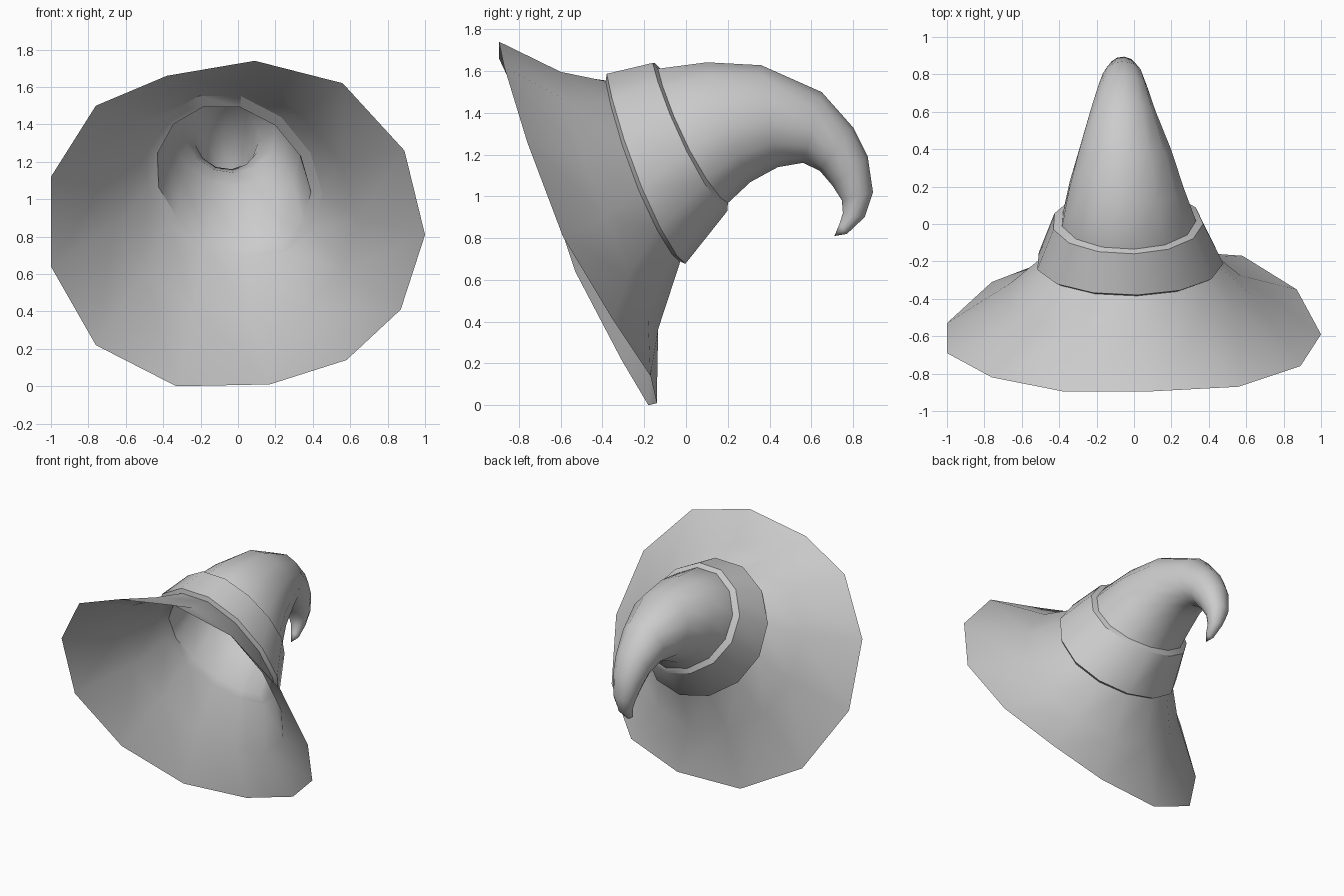
import bpy, bmesh
from math import sin, cos, tau, radians
from mathutils import Vector

SIDES = 13

cube = bpy.data.objects.get("Cube")
if cube:
    bpy.data.objects.remove(cube, do_unlink=True)

felt = bpy.data.materials.new("grey_felt")
felt.use_nodes = True
colour = (0.6, 0.6, 0.6, 1)
felt.diffuse_color = colour
felt.node_tree.nodes["Principled BSDF"].inputs["Base Color"].default_value = colour


def ring(top, bottom, width, cx=-0.025, roll=0.08):
    """Tilted ellipse given by its upper and lower (y, z) points and half width.
    Roll lowers its +x side, and sags both sides a little."""
    top, bottom = Vector((cx, *top)), Vector((cx, *bottom))
    mid, up = (top + bottom) / 2, (top - bottom) / 2
    side = Vector((width, 0, -roll))
    sag = Vector((0, -roll * 0.2, -roll * 0.4))
    angles = [radians(5) + tau * i / SIDES for i in range(SIDES)]
    return [mid + up * cos(a) + side * sin(a) + sag * sin(a) ** 2 for a in angles]


def loft(name, rings, tip=None, closed=False):
    """Skin a list of rings, with an optional pointed end."""
    bm = bmesh.new()
    loops = [[bm.verts.new(p) for p in r] for r in rings]
    pairs = list(zip(loops, loops[1:]))
    if closed:
        pairs.append((loops[-1], loops[0]))
    for a, b in pairs:
        for i in range(SIDES):
            j = (i + 1) % SIDES
            bm.faces.new((a[i], a[j], b[j], b[i]))
    if tip:
        point = bm.verts.new(tip)
        last = loops[-1]
        for i in range(SIDES):
            bm.faces.new((last[i], last[(i + 1) % SIDES], point))
    bmesh.ops.recalc_face_normals(bm, faces=bm.faces)
    mesh = bpy.data.meshes.new(name)
    bm.to_mesh(mesh)
    bm.free()
    mesh.materials.append(felt)
    obj = bpy.data.objects.new(name, mesh)
    bpy.context.scene.collection.objects.link(obj)
    bpy.ops.object.select_all(action="DESELECT")
    obj.select_set(True)
    bpy.context.view_layer.objects.active = obj
    bpy.ops.object.shade_smooth_by_angle(angle=radians(35))
    return obj


# Uneven outer edge of the brim, clockwise from the top
rim = [Vector(p) for p in (
    (.09, -.895, 1.74), (.56, -.87, 1.62), (.89, -.76, 1.26), (1, -.59, .81),
    (.87, -.35, .41), (.58, -.17, .14), (.17, -.14, .01), (-.33, -.18, 0),
    (-.76, -.31, .22), (-1, -.53, .64), (-1, -.69, 1.12), (-.76, -.82, 1.5),
    (-.38, -.895, 1.66))]

# Flare between the rim and the neck, then the neck tucked under the band
flare = ring((-.6, 1.605), (-.13, .37), .66)
neck = ring((-.385, 1.56), (-.025, .695), .475)
neck_inner = ring((-.33, 1.5), (-.01, .75), .415, roll=.07)

# Crown curling over to the back: upper point, lower point, half width, centre x, roll
crown = [
    ((-.135, 1.617), (.203, .974), .362, -.03, .06),
    ((.1, 1.645), (.31, 1.07), .31, -.045, .03),
    ((.36, 1.63), (.44, 1.14), .25, -.05, .02),
    ((.65, 1.5), (.56, 1.16), .175, -.06, .01),
    ((.8, 1.33), (.64, 1.12), .135, -.06, 0),
    ((.87, 1.19), (.7, 1.05), .11, -.06, 0),
    ((.895, 1.02), (.745, .98), .08, -.06, 0),
    ((.855, .9), (.75, .92), .05, -.055, 0),
    ((.77, .82), (.735, .87), .03, -.05, 0),
]
crown_rings = [ring(*c) for c in crown]
loft("hat_brim_and_crown", [rim, flare, neck, neck_inner] + crown_rings,
     tip=(-.05, .71, .81))

# Raised band round the base of the crown
band_low = ring((-.38, 1.595), (0, .685), .503)
band_high = ring((-.16, 1.645), (.2, .935), .405, -.035, .06)
loft("hat_band", [neck, band_low, band_high, crown_rings[0], neck_inner], closed=True)
